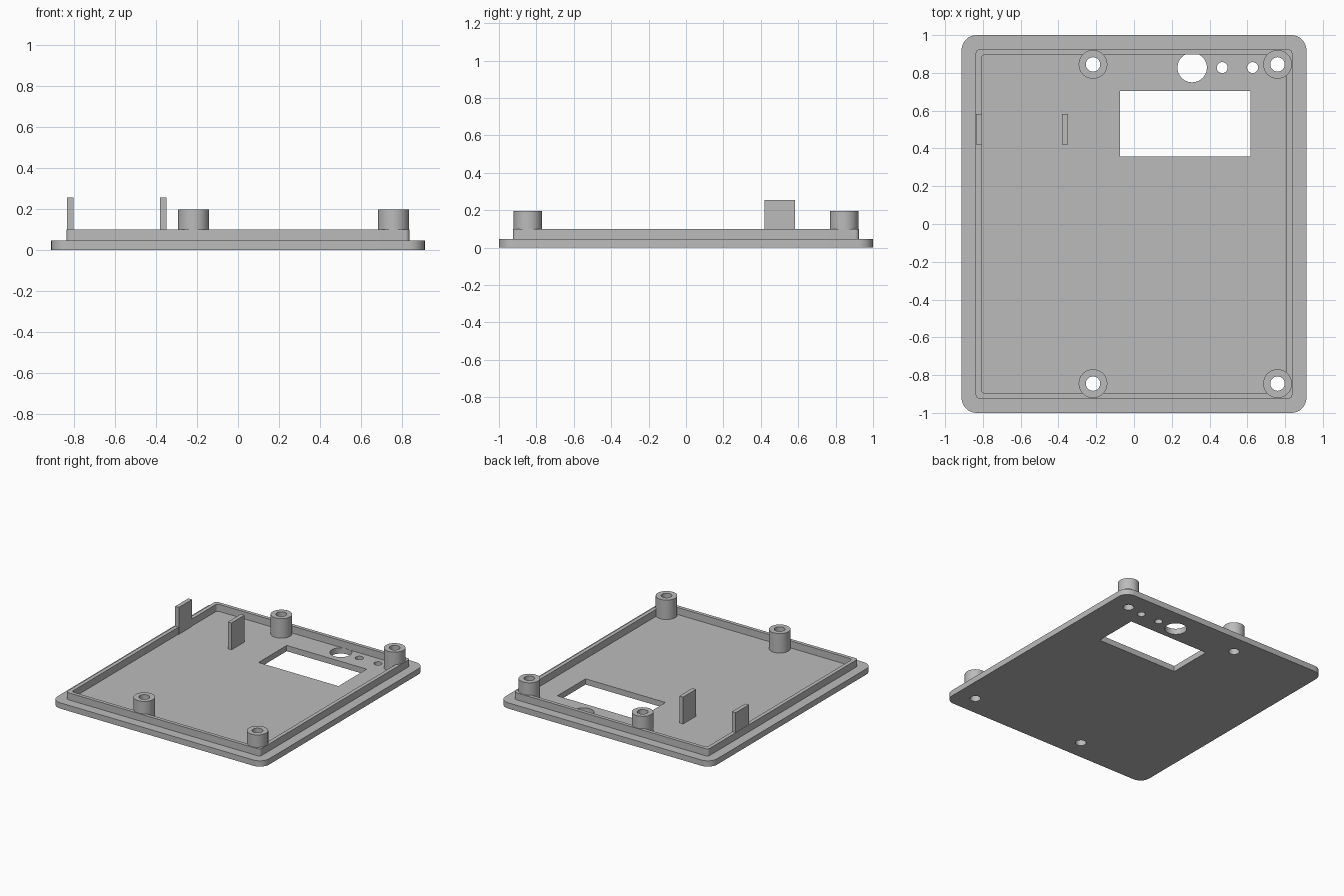
import bpy
import bmesh
from math import cos, sin, pi, radians

if "Cube" in bpy.data.objects:
    bpy.data.objects.remove(bpy.data.objects["Cube"], do_unlink=True)

grey = bpy.data.materials.new("plain_grey")
grey.use_nodes = True
GREY = (0.5, 0.5, 0.5, 1)
grey.diffuse_color = GREY
grey.node_tree.nodes["Principled BSDF"].inputs["Base Color"].default_value = GREY


def circle(x, y, r, sides=40):
    return [(x + r * cos(2 * pi * i / sides), y + r * sin(2 * pi * i / sides))
            for i in range(sides)]


def rectangle(x0, x1, y0, y1):
    return [(x0, y0), (x1, y0), (x1, y1), (x0, y1)]


def rounded(half_x, half_y, r, steps=8):
    points = []
    for k, (sx, sy) in enumerate([(1, 1), (-1, 1), (-1, -1), (1, -1)]):
        for i in range(steps + 1):
            a = (k + i / steps) * pi / 2
            points.append((sx * (half_x - r) + r * cos(a),
                           sy * (half_y - r) + r * sin(a)))
    return points


def extrude(name, loops, z0, z1):
    """Fill the first loop, leave the other loops as holes, and extrude."""
    curve = bpy.data.curves.new(name, "CURVE")
    curve.dimensions = "2D"
    curve.fill_mode = "BOTH"
    curve.extrude = (z1 - z0) / 2
    for loop in loops:
        spline = curve.splines.new("POLY")
        spline.points.add(len(loop) - 1)
        for point, (x, y) in zip(spline.points, loop):
            point.co = (x, y, 0, 1)
        spline.use_cyclic_u = True
    obj = bpy.data.objects.new(name, curve)
    bpy.context.collection.objects.link(obj)
    bpy.ops.object.select_all(action="DESELECT")
    obj.select_set(True)
    bpy.context.view_layer.objects.active = obj
    bpy.ops.object.convert(target="MESH")
    obj = bpy.context.object
    # Weld the caps to the walls
    bm = bmesh.new()
    bm.from_mesh(obj.data)
    bmesh.ops.remove_doubles(bm, verts=bm.verts, dist=0.0002)
    bmesh.ops.recalc_face_normals(bm, faces=bm.faces)
    bm.to_mesh(obj.data)
    bm.free()
    obj.location.z = (z0 + z1) / 2
    obj.data.materials.clear()
    obj.data.materials.append(grey)
    bpy.ops.object.shade_smooth_by_angle(angle=radians(30))
    return obj


PLATE, RIM, POST, TAB = 0.045, 0.1, 0.197, 0.255
posts = [(x, y) for x in (-0.217, 0.76) for y in (-0.845, 0.845)]

# Base plate with screen window, knob hole, two light holes and screw holes
holes = [rectangle(-0.073, 0.617, 0.357, 0.705),
         circle(0.308, 0.828, 0.078),
         circle(0.467, 0.828, 0.029),
         circle(0.628, 0.828, 0.029)]
holes += [circle(x, y, 0.038) for x, y in posts]
extrude("base_plate", [rounded(0.913, 1.0, 0.08)] + holes, 0, PLATE)

# Raised locating rim
extrude("locating_rim", [rounded(0.838, 0.925, 0.022), rounded(0.808, 0.897, 0.022)],
        PLATE, RIM)

# Hollow screw posts
for x, y in posts:
    side = "left" if x > 0 else "right"
    end = "back" if y > 0 else "front"
    extrude(f"screw_post_{end}_{side}", [circle(x, y, 0.076), circle(x, y, 0.038)],
            PLATE, POST)

# Upright tabs
for name, x in (("outer_tab", -0.82), ("inner_tab", -0.366)):
    extrude(name, [rectangle(x - 0.016, x + 0.016, 0.42, 0.582)], PLATE, TAB)
